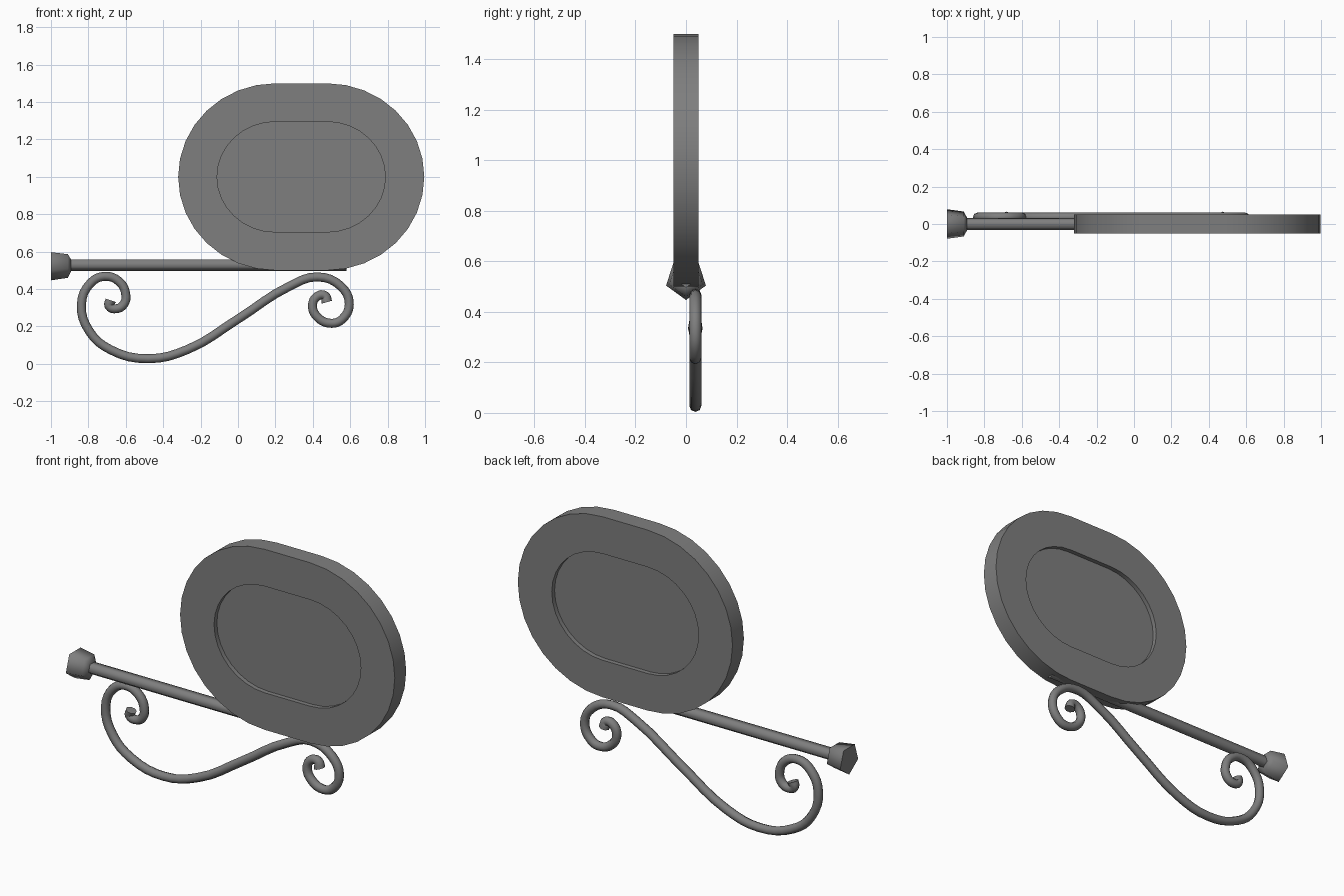
import bpy, bmesh, math
from mathutils import Vector

cube = bpy.data.objects.get("Cube")
if cube:
    bpy.data.objects.remove(cube, do_unlink=True)

iron = bpy.data.materials.new("dark_grey_iron")
iron.use_nodes = True
colour = (0.21, 0.21, 0.21, 1)
iron.diffuse_color = colour
iron.node_tree.nodes["Principled BSDF"].inputs["Base Color"].default_value = colour


def add_object(name, bm, smooth_angle):
    """Turn a bmesh into a shaded object in the scene."""
    bmesh.ops.recalc_face_normals(bm, faces=bm.faces[:])
    mesh = bpy.data.meshes.new(name)
    bm.to_mesh(mesh)
    bm.free()
    mesh.materials.append(iron)
    obj = bpy.data.objects.new(name, mesh)
    bpy.context.collection.objects.link(obj)
    bpy.ops.object.select_all(action="DESELECT")
    obj.select_set(True)
    bpy.context.view_layer.objects.active = obj
    bpy.ops.object.shade_smooth_by_angle(angle=math.radians(smooth_angle))
    return obj


def bridge(bm, a, b):
    for i in range(len(a)):
        j = (i + 1) % len(a)
        bm.faces.new((a[i], a[j], b[j], b[i]))


def oval(bm, rx, rz, flat, y, steps=8):
    """Ring of two half ellipses joined by straight runs, around the sign centre."""
    ring = []
    for side in (1, -1):
        for i in range(2 * steps + 1):
            t = math.pi * (i / (2 * steps) - 0.5)
            ring.append(bm.verts.new((0.338 + side * (flat + rx * math.cos(t)), y,
                                      1 + side * rz * math.sin(t))))
    return ring


# Oval sign board with a recessed panel on both faces
bm = bmesh.new()
rims = []
for side in (-1, 1):
    rim = oval(bm, 0.52, 0.5, 0.138, side * 0.05)
    lip = oval(bm, 0.312, 0.295, 0.138, side * 0.05)
    floor = oval(bm, 0.312, 0.295, 0.138, side * 0.025)
    bridge(bm, rim, lip)
    bridge(bm, lip, floor)
    bm.faces.new(floor)
    rims.append(rim)
bridge(bm, *rims)
add_object("sign_board", bm, 30)


def five_sided(name, profile, smooth_angle):
    """Sweep (x, radius) steps along x as a pentagon pointing down."""
    bm = bmesh.new()
    rings = []
    for x, r in profile:
        angles = [math.tau * i / 5 for i in range(5)]
        rings.append([bm.verts.new((x, r * math.sin(a), 0.53 - r * math.cos(a)))
                      for a in angles])
    for a, b in zip(rings, rings[1:]):
        bridge(bm, a, b)
    bm.faces.new(rings[0])
    bm.faces.new(rings[-1])
    return add_object(name, bm, smooth_angle)


# Hanging rod and its end knob
five_sided("rod", [(-0.92, 0.034), (0.58, 0.034)], 80)
five_sided("rod_knob", [(-1, 0.083), (-0.91, 0.07), (-0.893, 0.036)], 80)

# Scrolled bracket: a tube swept along a double spiral
path = [(-0.68, 0.34), (-0.69, 0.31), (-0.65, 0.295), (-0.61, 0.32), (-0.6, 0.37),
        (-0.635, 0.44), (-0.715, 0.468), (-0.79, 0.43), (-0.837, 0.32),
        (-0.795, 0.175), (-0.68, 0.075), (-0.48, 0.028), (-0.27, 0.077),
        (0, 0.24), (0.275, 0.415), (0.425, 0.465), (0.55, 0.415), (0.595, 0.32),
        (0.555, 0.237), (0.5, 0.217), (0.43, 0.245), (0.398, 0.31),
        (0.425, 0.362), (0.465, 0.365), (0.475, 0.33)]
curve = bpy.data.curves.new("scroll_path", "CURVE")
curve.dimensions = "3D"
curve.bevel_depth = 0.024
curve.bevel_resolution = 2
curve.resolution_u = 4
curve.use_fill_caps = True
spline = curve.splines.new("BEZIER")
spline.bezier_points.add(len(path) - 1)
for point, (x, z) in zip(spline.bezier_points, path):
    point.co = Vector((x, 0.037, z))
    point.handle_left_type = point.handle_right_type = "AUTO"
for end in (0, -1):
    spline.bezier_points[end].radius = 1.2
helper = bpy.data.objects.new("scroll_path", curve)
bpy.context.collection.objects.link(helper)
bpy.context.view_layer.update()
bm = bmesh.new()
bm.from_mesh(helper.evaluated_get(bpy.context.evaluated_depsgraph_get()).to_mesh())
bmesh.ops.remove_doubles(bm, verts=bm.verts[:], dist=0.0005)
bpy.data.objects.remove(helper, do_unlink=True)
add_object("scroll_bracket", bm, 60)
